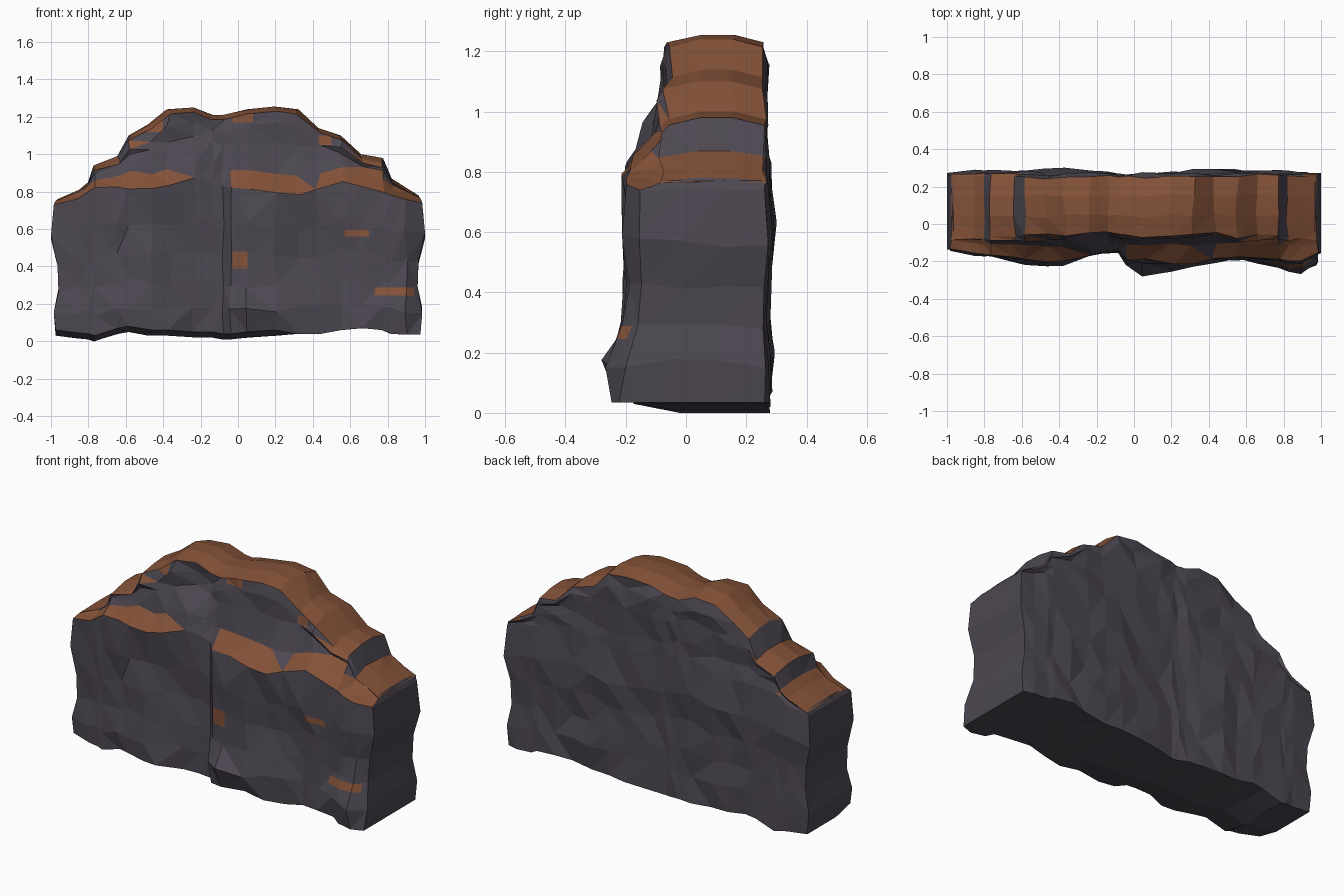
import bpy
import bmesh
import math
import random
from mathutils import Vector

if "Cube" in bpy.data.objects:
    bpy.data.objects.remove(bpy.data.objects["Cube"], do_unlink=True)

rng = random.Random(4)


def make_material(name, colour):
    material = bpy.data.materials.new(name)
    material.use_nodes = True
    material.diffuse_color = (*colour, 1)
    shader = material.node_tree.nodes["Principled BSDF"]
    shader.inputs["Base Color"].default_value = (*colour, 1)
    shader.inputs["Roughness"].default_value = 0.9
    return material


stone = make_material("dark stone", (0.074, 0.064, 0.083))
earth = make_material("rusty earth", (0.23, 0.084, 0.04))

# Columns along the wall: x, crest height, ledge lip, front depth, underside
COLUMNS = [
    (-1, .76, .73, -.14, .03), (-.85, .81, .76, -.16, .015),
    (-.8, .85, .8, -.17, .01), (-.77, .94, .82, -.17, 0),
    (-.64, .99, .83, -.19, .04), (-.58, 1.1, .82, -.21, .05),
    (-.47, 1.16, .81, -.23, .03), (-.37, 1.24, .83, -.21, .03),
    (-.23, 1.25, .87, -.17, .02), (-.14, 1.21, .86, -.15, .02),
    (-.08, 1.21, .83, -.15, .01), (-.04, 1.22, .82, -.2, .01),
    (.05, 1.24, .82, -.21, .02), (.2, 1.255, .8, -.22, .03),
    (.32, 1.24, .79, -.21, .04), (.43, 1.14, .81, -.2, .04),
    (.55, 1.1, .85, -.19, .06), (.66, 1.0, .83, -.2, .07),
    (.775, .98, .8, -.2, .06), (.82, .87, .78, -.21, .04),
    (.9, .82, .76, -.21, .035), (1, .78, .74, -.16, .035)]

# Rows up the wall: the first six reach the ledge lip, the rest set back
LOWER = [0, .18, .35, .55, .75, 1]
DEPTH_SCALE = [1, 1.02, .93, .92, .97, .95]
LOWER_BACK = [.255, .258, .25, .253, .267, .255]
UPPER_FRONT = [-.11, -.085, -.085, -.065]
UPPER_BACK = [.26, .268, .265, .255]
END_SCALE = [.975, .985, .96, .965, 1, .985, .98, .975, .97, .965]

# Bulges and hollows on the front: x, z, push in y, radius
DENTS = [(.1, .15, -.08, .11), (-.45, .64, .06, .13), (-.2, 1.11, .06, .1),
         (-.22, .98, -.03, .08), (.36, 1.06, .03, .1), (.3, .55, .03, .12),
         (.85, .2, -.03, .13), (1, .03, -.06, .16)]

# Loose patches of earth on the front: left, right, bottom, top
PATCHES = [(-.03, .05, .39, .48), (.57, .7, .56, .595), (.73, .94, .245, .288),
           (-.5, -.4, 1.12, 1.18), (-.03, .08, 1.17, 1.22), (.43, .5, 1.05, 1.1)]

LAYERS = 3
LAST_COLUMN, LAST_ROW = len(COLUMNS) - 1, len(END_SCALE) - 1


def row_height(row, crest, lip, base):
    if row < len(LOWER):
        return base + (lip - base) * LOWER[row]
    rise = crest - lip
    ledge = lip + min(.09, .35 * rise)
    middle = ledge + .45 * (crest - ledge)
    shoulder = max(middle + .1 * rise, crest - .09)
    return [ledge, middle, shoulder, crest][row - len(LOWER)]


def rock_point(column, layer, row):
    x, crest, lip, depth, base = COLUMNS[column]
    z = row_height(row, crest, lip, base)
    if row < len(LOWER):
        front = depth * DEPTH_SCALE[row]
        back = LOWER_BACK[row] + .025 * abs(math.sin(2.9 * x))
    else:
        front = UPPER_FRONT[row - len(LOWER)]
        back = UPPER_BACK[row - len(LOWER)]
    for dent_x, dent_z, push, radius in DENTS:
        distance = math.hypot(x - dent_x, z - dent_z) / radius
        front += push * math.exp(-distance * distance)
    y = front + (back - front) * layer / LAYERS

    # The crest is gently arched, and the foot of the front is worn away
    if row == LAST_ROW and layer in (0, LAYERS):
        z -= min(.025, .2 * (crest - lip))
    elif row == 0 and layer == 0 and x < .3:
        z += .03
    elif 0 < row < LAST_ROW:
        amount = .018 if row < len(LOWER) - 1 else min(.007, .04 * (crest - lip))
        z += rng.uniform(-amount, amount)

    if column in (0, LAST_COLUMN):
        x *= END_SCALE[row]
    else:
        # Close columns are shaken less, so the facets stay clean
        gap = min(x - COLUMNS[column - 1][0], COLUMNS[column + 1][0] - x)
        shake = min(.014, gap * .16)
        x += rng.uniform(-shake, shake)
        y += rng.uniform(-shake, shake)
    return Vector((x, y, z))


# Rock wall: a closed shell over a lattice of columns, layers and rows
bm = bmesh.new()
verts = {}


def corner(key):
    if key not in verts:
        verts[key] = bm.verts.new(rock_point(*key))
    return verts[key]


def add_side(count_a, count_b, place):
    for a in range(count_a):
        for b in range(count_b):
            ring = [(a, b), (a + 1, b), (a + 1, b + 1), (a, b + 1)]
            bm.faces.new([corner(place(*pair)) for pair in ring])


for layer in (0, LAYERS):
    add_side(LAST_COLUMN, LAST_ROW, lambda a, b: (a, layer, b))
for row in (0, LAST_ROW):
    add_side(LAST_COLUMN, LAYERS, lambda a, b: (a, b, row))
for column in (0, LAST_COLUMN):
    add_side(LAYERS, LAST_ROW, lambda a, b: (column, a, b))

bmesh.ops.recalc_face_normals(bm, faces=bm.faces[:])
bmesh.ops.triangulate(bm, faces=bm.faces[:], quad_method="SHORT_EDGE")
bm.normal_update()


def is_bare(point):
    # Bare stone in the hollow, beside the crease and in a gap of the ledge
    hollow = -.4 < point.x < -.1 and .94 < point.z < 1.17
    crease = -.25 < point.x < -.1 and point.z < 1
    gap = .3 < point.x < .44 and point.z > .855
    return point.y < -.03 and (hollow or crease or gap)


# Earth lies on the upward faces of the ledge and crest, but not on risers
for face in bm.faces:
    middle = face.calc_center_median()
    riser = abs(face.normal.x) > .78
    upward = face.normal.z > .54 and middle.z > .65
    face.material_index = 1 if upward and not riser and not is_bare(middle) else 0


def front_faces_near(left, right, bottom, top, margin):
    found = []
    for face in bm.faces:
        middle = face.calc_center_median()
        if (face.normal.y < -.2 and left - margin < middle.x < right + margin
                and bottom - margin < middle.z < top + margin):
            found.append(face)
    return found


# Cut each loose patch into the front facets
for left, right, bottom, top in PATCHES:
    for point, normal in [((left, 0, 0), (1, 0, 0)), ((right, 0, 0), (1, 0, 0)),
                          ((0, 0, bottom), (0, 0, 1)), ((0, 0, top), (0, 0, 1))]:
        faces = front_faces_near(left, right, bottom, top, .12)
        edges = {edge for face in faces for edge in face.edges}
        points = {vert for face in faces for vert in face.verts}
        bmesh.ops.bisect_plane(bm, geom=[*faces, *edges, *points],
                               plane_co=point, plane_no=normal)
        bm.normal_update()
    for face in front_faces_near(left, right, bottom, top, 0):
        face.material_index = 1

mesh = bpy.data.meshes.new("rock_wall")
bm.to_mesh(mesh)
bm.free()
mesh.materials.append(stone)
mesh.materials.append(earth)
rock = bpy.data.objects.new("rock_wall", mesh)
bpy.context.collection.objects.link(rock)
